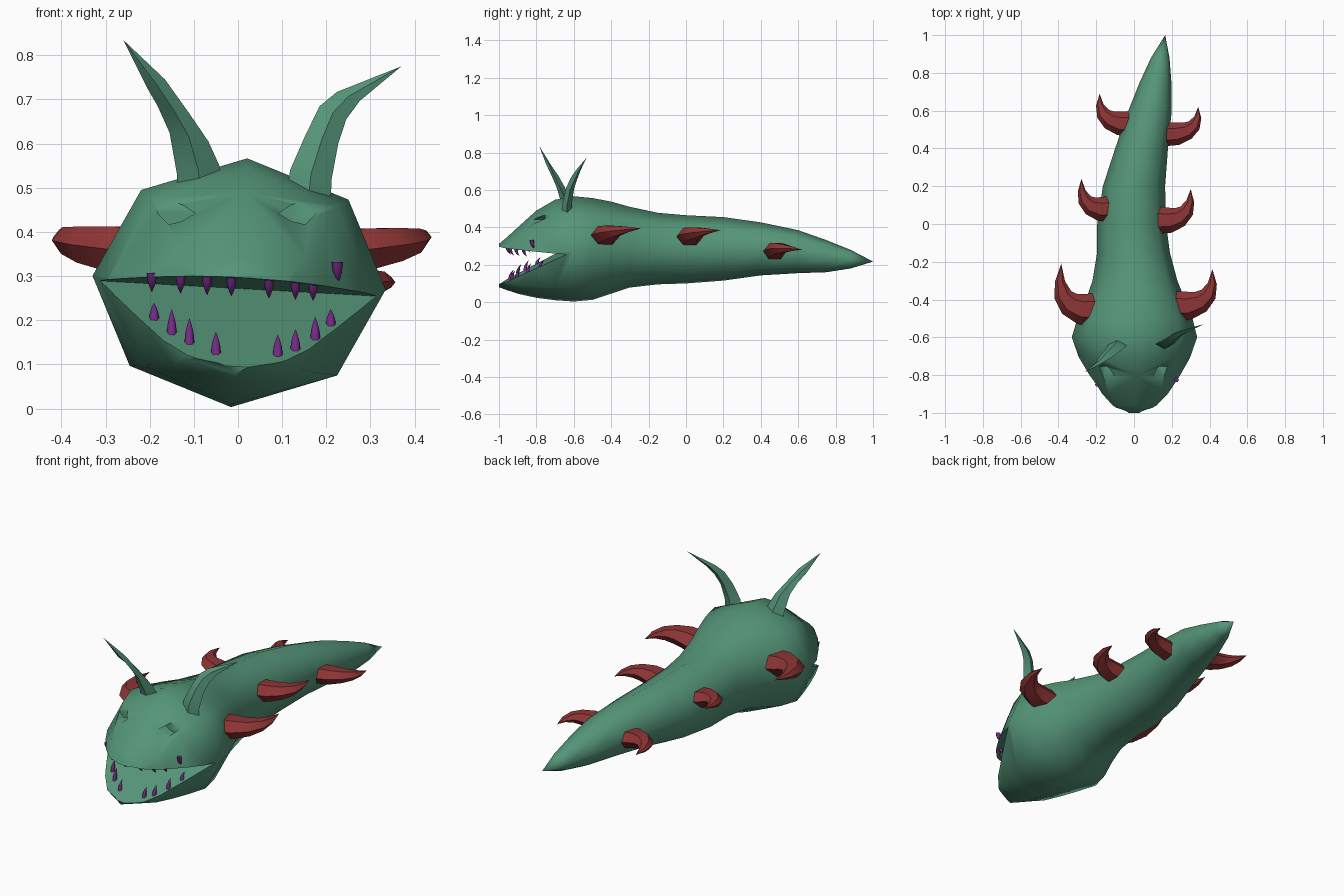
import bpy, bmesh, math
from mathutils import Vector


def material(name, rgb):
    m = bpy.data.materials.new(name)
    m.diffuse_color = (*rgb, 1)
    return m


GREEN = material("sea green", (0.09, 0.30, 0.19))
RED = material("dull red", (0.27, 0.035, 0.035))
PURPLE = material("purple", (0.17, 0.022, 0.23))


def loft(name, rings, mat):
    """Skin a list of equal-sided rings and close both ends."""
    bm = bmesh.new()
    loops = [[bm.verts.new(p) for p in r] for r in rings]
    n = len(loops[0])
    for a, b in zip(loops, loops[1:]):
        for i in range(n):
            j = (i + 1) % n
            bm.faces.new((a[i], a[j], b[j], b[i]))
    bm.faces.new(loops[0])
    bm.faces.new(loops[-1])
    bmesh.ops.remove_doubles(bm, verts=bm.verts, dist=1e-5)
    bmesh.ops.recalc_face_normals(bm, faces=bm.faces)
    me = bpy.data.meshes.new(name)
    bm.to_mesh(me)
    bm.free()
    me.materials.append(mat)
    ob = bpy.data.objects.new(name, me)
    bpy.context.collection.objects.link(ob)
    return ob


def activate(ob):
    bpy.ops.object.select_all(action='DESELECT')
    ob.select_set(True)
    bpy.context.view_layer.objects.active = ob


def smooth(ob, angle):
    activate(ob)
    bpy.ops.object.shade_smooth_by_angle(angle=math.radians(angle))


def cut(ob, cutter):
    activate(ob)
    mod = ob.modifiers.new("cut", 'BOOLEAN')
    mod.object = cutter
    mod.operation = 'DIFFERENCE'
    mod.solver = 'EXACT'
    bpy.ops.object.modifier_apply(modifier=mod.name)
    bpy.data.objects.remove(cutter)


# Body: eight-sided sections (y, left x, right x, bottom z, top z)
TILT = -0.055
SECTIONS = [
    (-1.00, -0.08, 0.08, 0.080, 0.312), (-0.96, -0.15, 0.155, 0.065, 0.345),
    (-0.90, -0.20, 0.205, 0.045, 0.400), (-0.80, -0.25, 0.255, 0.023, 0.490),
    (-0.70, -0.295, 0.30, 0.010, 0.548), (-0.60, -0.33, 0.335, 0.003, 0.567),
    (-0.50, -0.30, 0.31, 0.012, 0.557), (-0.40, -0.255, 0.27, 0.045, 0.538),
    (-0.30, -0.22, 0.23, 0.078, 0.510), (-0.15, -0.195, 0.19, 0.095, 0.478),
    (0.00, -0.195, 0.170, 0.100, 0.465), (0.20, -0.165, 0.165, 0.115, 0.455),
    (0.40, -0.10, 0.180, 0.143, 0.427), (0.60, -0.03, 0.200, 0.155, 0.385),
    (0.75, 0.03, 0.198, 0.160, 0.332), (0.88, 0.09, 0.188, 0.180, 0.280),
    (1.00, 0.165, 0.165, 0.217, 0.217),
]


def section(y, x0, x1, z0, z1):
    ring = []
    for i in range(8):
        a = i * math.pi / 4 + TILT
        ring.append(Vector(((x0 + x1) / 2 + (x1 - x0) / 2 * math.cos(a), y,
                            (z0 + z1) / 2 + (z1 - z0) / 2 * math.sin(a))))
    return ring


body = loft("body", [section(*s) for s in SECTIONS], GREEN)

# Mouth: a slightly tilted wedge cut through the front of the head
WEDGE = [(-0.64, 0.272), (-1.1, 0.304), (-1.1, 0.046)]
cut(body, loft("mouth_cutter",
               [[Vector((x, y, z + x * TILT)) for y, z in WEDGE] for x in (-0.6, 0.6)], GREEN))

# Eye sockets: almond-shaped recesses
EYE = [(-0.05, 0.012), (-0.022, 0.026), (0.018, 0.018), (0.048, -0.002),
       (0.018, -0.02), (-0.012, -0.027)]
for side, cx in ((1, -0.145), (-1, 0.14)):
    cut(body, loft("eye_cutter",
                   [[Vector((cx + side * u, y, 0.444 + v)) for u, v in EYE]
                    for y in (-1.05, -0.755)], GREEN))
smooth(body, 62)


# Horns: thin curved blades (x centre, y, z, half width, half depth)
def horn(name, stations):
    rings = []
    for x, y, z, w, d, slant in stations:
        rings.append([Vector((x - w, y, z + slant)), Vector((x, y - d, z)),
                      Vector((x + w, y, z - slant)), Vector((x, y + d, z))])
    smooth(loft(name, rings, GREEN), 25)


horn("left_horn", [(-0.085, -0.63, 0.49, 0.052, 0.028, -0.01),
                   (-0.09, -0.645, 0.54, 0.048, 0.025, -0.01),
                   (-0.111, -0.67, 0.615, 0.044, 0.022, 0.01),
                   (-0.145, -0.70, 0.675, 0.037, 0.018, 0.01),
                   (-0.185, -0.735, 0.735, 0.020, 0.012, -0.01),
                   (-0.26, -0.785, 0.835, 0, 0, 0)])
horn("right_horn", [(0.16, -0.635, 0.48, 0.050, 0.028, 0.01),
                    (0.165, -0.635, 0.53, 0.047, 0.025, 0.01),
                    (0.19, -0.62, 0.61, 0.037, 0.022, 0.01),
                    (0.215, -0.595, 0.67, 0.030, 0.018, 0.015),
                    (0.25, -0.575, 0.707, 0.026, 0.012, 0.01),
                    (0.37, -0.53, 0.775, 0, 0, 0)])


# Side spikes: six-sided claws swept along a backward bend
def spike(name, base, bend, tip, ry, rz):
    b, c, t = Vector(base), Vector(bend), Vector(tip)
    rings = []
    for k, r in ((0, 1), (0.2, 0.93), (0.4, 0.75), (0.6, 0.55), (0.8, 0.3), (1, 0)):
        p = b * (1 - k) ** 2 + c * 2 * k * (1 - k) + t * k * k
        d = ((c - b) * (1 - k) + (t - c) * k).normalized()
        across = d.cross(Vector((0, 0, 1))).normalized()
        up = across.cross(d)
        rings.append([p + r * (across * ry * math.cos(i * math.pi / 3) +
                               up * rz * math.sin(i * math.pi / 3)) for i in range(6)])
    smooth(loft(name, rings, RED), 40)


SPIKES = [
    ("left_front_spike", (-0.20, -0.455), (-0.43, -0.47), (-0.385, -0.21), 0.35, 0.395, 1.1),
    ("right_front_spike", (0.21, -0.435), (0.44, -0.45), (0.415, -0.24), 0.35, 0.395, 1.0),
    ("left_middle_spike", (-0.12, 0.08), (-0.295, 0.06), (-0.278, 0.24), 0.345, 0.385, 0.85),
    ("right_middle_spike", (0.12, 0.02), (0.315, 0.00), (0.30, 0.185), 0.345, 0.385, 0.9),
    ("left_rear_spike", (-0.01, 0.53), (-0.20, 0.52), (-0.182, 0.69), 0.27, 0.28, 0.85),
    ("right_rear_spike", (0.16, 0.475), (0.355, 0.465), (0.34, 0.62), 0.27, 0.28, 0.8),
]
for name, b, c, t, z, ztip, s in SPIKES:
    spike(name, (*b, z), (*c, z + 0.03), (*t, ztip), 0.08 * s, 0.058 * s)


# Teeth: small bent cones
def tooth(name, x, y, z, height, r):
    rings = []
    for k, s in ((-0.15, 1), (0.35, 0.8), (0.7, 0.45), (1, 0)):
        rings.append([Vector((x + r * s * math.cos(i * math.pi / 3),
                              y + 0.02 * k * k + r * s * math.sin(i * math.pi / 3),
                              z + k * height)) for i in range(6)])
    smooth(loft(name, rings, PURPLE), 62)


LOWER = [(-0.19, 0.205, 0.035), (-0.15, 0.172, 0.053), (-0.11, 0.15, 0.055),
         (-0.05, 0.127, 0.047), (0.09, 0.123, 0.045), (0.13, 0.135, 0.045),
         (0.175, 0.16, 0.048), (0.21, 0.192, 0.033)]
for x, z, h in LOWER:
    tooth("lower_tooth", x, -0.64 + (z - x * TILT - 0.272) / 0.491, z, h, 0.012)

UPPER = [(-0.195, -0.85), (-0.13, -0.915), (-0.07, -0.945), (-0.015, -0.955),
         (0.07, -0.94), (0.13, -0.91), (0.17, -0.87)]
for x, y in UPPER:
    tooth("upper_tooth", x, y, 0.291 + x * TILT, -0.038, 0.012)
tooth("stray_tooth", 0.225, -0.825, 0.325, -0.045, 0.013)
